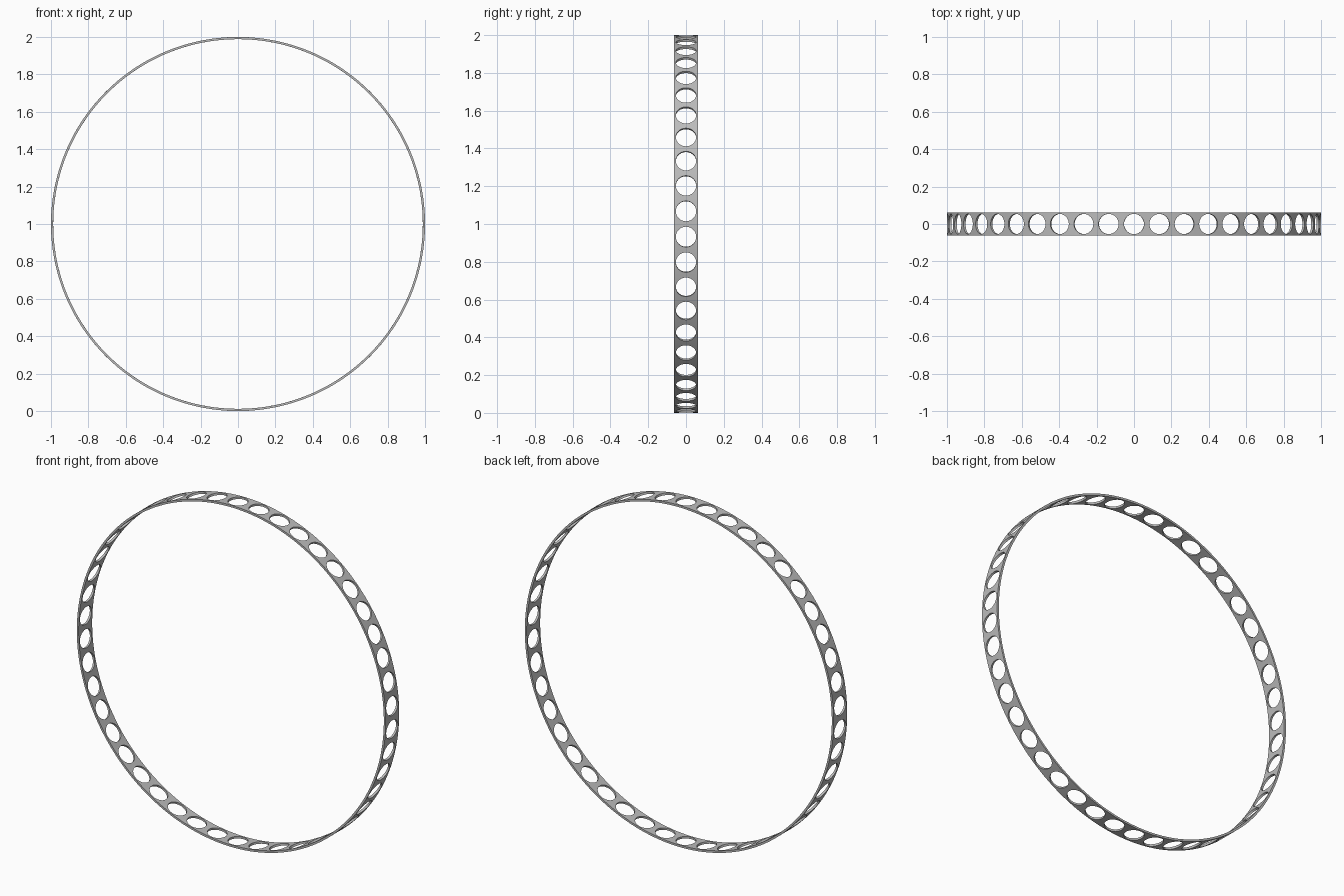
import bpy
import bmesh
from math import sin, cos, pi, radians

if "Cube" in bpy.data.objects:
    bpy.data.objects.remove(bpy.data.objects["Cube"], do_unlink=True)

RADIUS = 1.0        # outer radius of the band
WIDTH = 0.125       # band width along y
THICKNESS = 0.012
HOLES = 46
HOLE_RADIUS = 0.054
SIDES = 32          # points around each hole

metal = bpy.data.materials.new("grey metal")
metal.use_nodes = True
grey = (0.5, 0.5, 0.5, 1)
metal.diffuse_color = grey
metal.node_tree.nodes["Principled BSDF"].inputs["Base Color"].default_value = grey


def wrap(bm, angle, y):
    """Place a point on the cylinder, with the angle measured from the top."""
    return bm.verts.new((RADIUS * sin(angle), y, RADIUS + RADIUS * cos(angle)))


# Perforated band: one cell per hole, each a loop of quads from hole to cell border
bm = bmesh.new()
half = pi / HOLES
for i in range(HOLES):
    centre = 2 * half * i
    inner, outer = [], []
    for k in range(SIDES):
        a = 2 * pi * k / SIDES
        c, s = cos(a), sin(a)
        m = max(abs(c), abs(s))
        inner.append(wrap(bm, centre + c * HOLE_RADIUS / RADIUS, s * HOLE_RADIUS))
        outer.append(wrap(bm, centre + c / m * half, s / m * WIDTH / 2))
    for k in range(SIDES):
        n = (k + 1) % SIDES
        bm.faces.new((inner[k], inner[n], outer[n], outer[k]))
bmesh.ops.remove_doubles(bm, verts=bm.verts, dist=0.0005)
bmesh.ops.recalc_face_normals(bm, faces=bm.faces)

# Make the normals point away from the ring centre
bm.faces.ensure_lookup_table()
face = bm.faces[0]
face.normal_update()
mid = face.calc_center_median()
if face.normal.x * mid.x + face.normal.z * (mid.z - RADIUS) < 0:
    bmesh.ops.reverse_faces(bm, faces=bm.faces)

mesh = bpy.data.meshes.new("perforated_ring")
bm.to_mesh(mesh)
bm.free()
mesh.materials.append(metal)
ring = bpy.data.objects.new("perforated_ring", mesh)
bpy.context.collection.objects.link(ring)

# Thicken inward, then smooth the curved faces and keep the rims sharp
bpy.context.view_layer.objects.active = ring
ring.select_set(True)
solid = ring.modifiers.new("thickness", "SOLIDIFY")
solid.thickness = THICKNESS
solid.offset = -1
bpy.ops.object.modifier_apply(modifier=solid.name)
bpy.ops.object.shade_smooth_by_angle(angle=radians(30))
